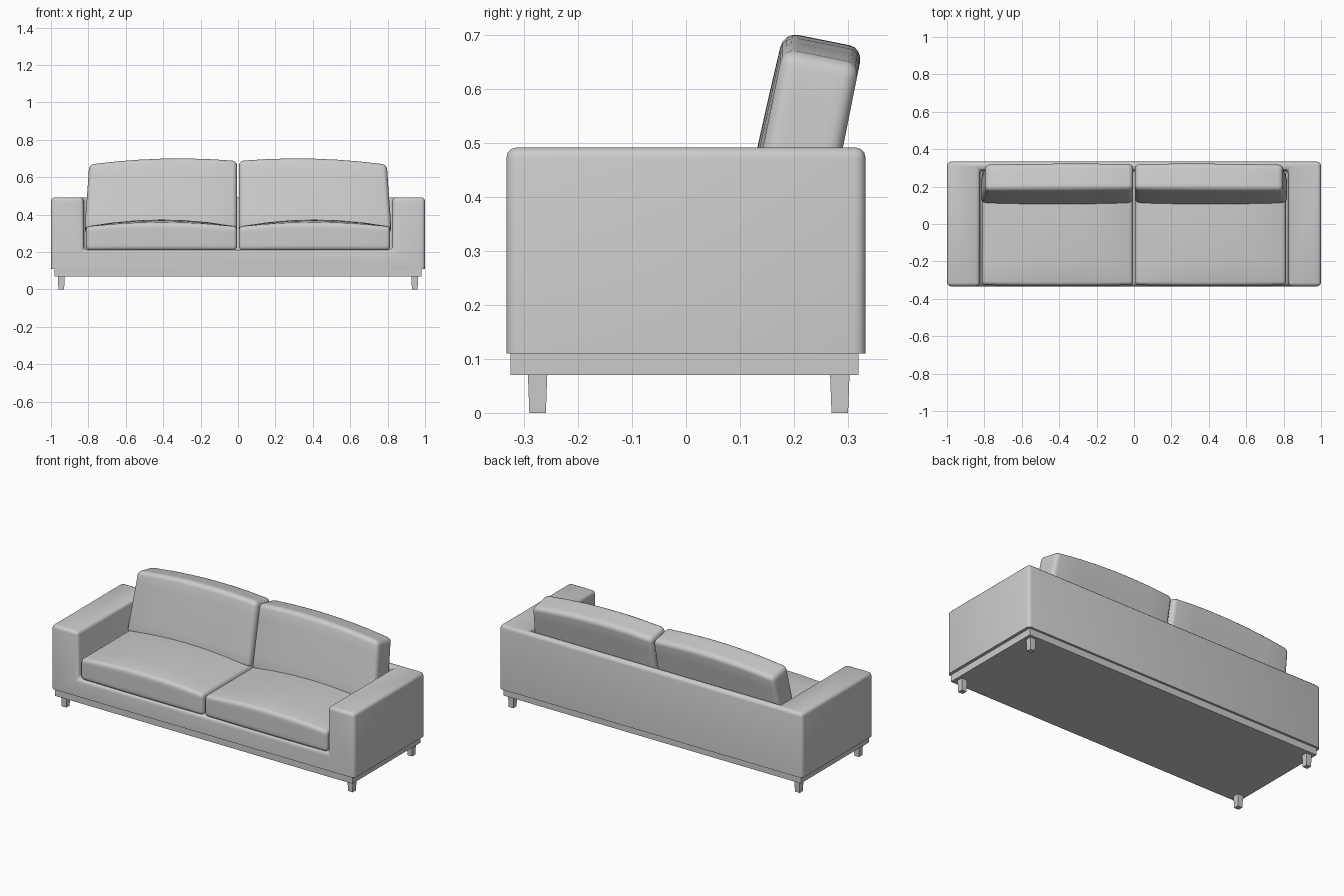
import bpy, bmesh, math
from mathutils import Vector, Matrix

if "Cube" in bpy.data.objects:
    bpy.data.objects.remove(bpy.data.objects["Cube"])


def cells(xs, ys, zs, filled=lambda i, j, k: True):
    """Outer skin of the filled cells of an uneven 3D grid."""
    bm, verts = bmesh.new(), {}
    ax = (xs, ys, zs)
    n = [len(a) - 1 for a in ax]

    def vert(c):
        if c not in verts:
            verts[c] = bm.verts.new([ax[d][c[d]] for d in range(3)])
        return verts[c]

    def solid(c):
        return all(0 <= c[d] < n[d] for d in range(3)) and filled(*c)

    for i in range(n[0]):
        for j in range(n[1]):
            for k in range(n[2]):
                if not solid((i, j, k)):
                    continue
                for d in range(3):
                    for s in (0, 1):
                        nb = [i, j, k]
                        nb[d] += 2 * s - 1
                        if solid(tuple(nb)):
                            continue
                        loop = []
                        for a, b in ((0, 0), (1, 0), (1, 1), (0, 1)):
                            c = [i, j, k]
                            c[d] += s
                            c[(d + 1) % 3] += a
                            c[(d + 2) % 3] += b
                            loop.append(vert(tuple(c)))
                        bm.faces.new(loop if s else loop[::-1])
    bmesh.ops.recalc_face_normals(bm, faces=bm.faces)
    return bm


def finish(bm, name, smooth=None, mirror=False):
    me = bpy.data.meshes.new(name)
    bm.to_mesh(me)
    bm.free()
    ob = bpy.data.objects.new(name, me)
    bpy.context.collection.objects.link(ob)
    if smooth:
        bpy.ops.object.select_all(action='DESELECT')
        ob.select_set(True)
        bpy.context.view_layer.objects.active = ob
        bpy.ops.object.shade_smooth_by_angle(angle=math.radians(smooth))
    if mirror:
        m = ob.modifiers.new("mirror", 'MIRROR')
        m.use_mirror_merge = False
    return ob


def cushion(lo, hi, r, shape):
    """Round-edged box, then shaped; shape(p, u, v, t): u, v in -1..1, t in 0..1."""
    def lines(a, b):
        e = r * 0.586
        mid = [a + r + (b - a - 2 * r) * i / 6 for i in range(7)]
        return [a, a + e] + mid + [b - e, b]
    bm = cells(*[lines(lo[d], hi[d]) for d in range(3)])
    for v in bm.verts:
        inner = Vector([min(max(v.co[d], lo[d] + r), hi[d] - r) for d in range(3)])
        p = inner + (v.co - inner).normalized() * r
        f = [(p[d] - lo[d]) / (hi[d] - lo[d]) for d in range(3)]
        v.co = shape(p, 2 * f[0] - 1, 2 * f[1] - 1, f[2])
    return bm


# upholstered body: base, arms and low back in one piece
body = cells([-1, -.825, .825, 1], [-.333, .288, .333], [.11, .212, .492],
             lambda i, j, k: k == 0 or i != 1 or j == 1)
bmesh.ops.dissolve_limit(body, angle_limit=0.01, verts=body.verts, edges=body.edges)
edges = [e for e in body.edges if max(v.co.z for v in e.verts) > .12]
bmesh.ops.bevel(body, geom=edges, offset=.02, segments=3, profile=.5, affect='EDGES')
finish(body, "body", 40)

# plinth
finish(cells([-.982, .982], [-.325, .32], [.07, .111]), "plinth")

# tapered legs
for name, y in (("front_leg", -.275), ("back_leg", .285)):
    leg = cells([.927, .963], [y - .018, y + .018], [0, .072])
    for v in leg.verts:
        if v.co.z < .01:
            v.co.x = .945 + (v.co.x - .945) * .85
            v.co.y = y + (v.co.y - y) * .85
    finish(leg, name, mirror=True)


# crowned seat cushions
def seat_shape(p, u, v, t):
    crown = (1 - u * u) * (.022 + .016 * (1 - v * v))
    return Vector((p.x, p.y - .005 * (1 - u * u) * (v < 0) * -v, p.z + crown * t))


finish(cushion((.005, -.326, .21), (.813, .28, .336), .02, seat_shape),
       "seat_cushion", 50, True)

# leaning back cushions with arched top and bulging front
lean = Matrix.Translation((0, .183, .33)) @ Matrix.Rotation(math.radians(-11.3), 4, 'X')


def back_shape(p, u, v, t):
    top = .345 - .01 * u + .022 * (1 - u * u)
    bulge = .013 * (1 - u * u) * max(0, -v) * (1 - t * t * .6)
    x = .005 + (p.x - .005) * (1 - .03 * t)
    z = p.z * top / .345 if p.z > 0 else p.z
    return lean @ Vector((x, p.y - bulge, z))


finish(cushion((.005, -.07, -.02), (.82, .074, .345), .025, back_shape),
       "back_cushion", 50, True)
